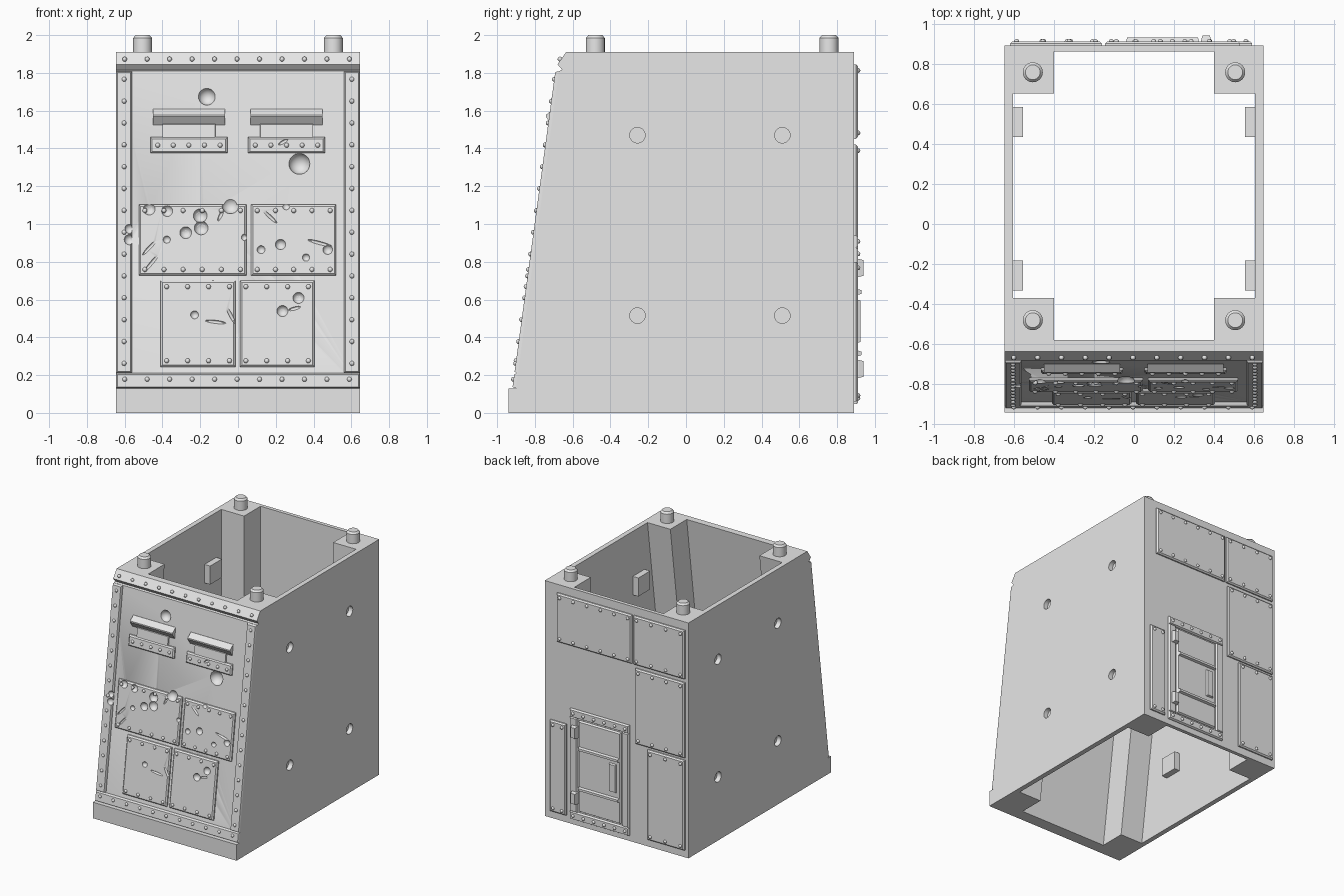
import bpy, bmesh, math
from mathutils import Matrix, Vector

cube = bpy.data.objects.get("Cube")
if cube:
    bpy.data.objects.remove(cube, do_unlink=True)

grey = bpy.data.materials.new("plain_grey")
grey.use_nodes = True
grey.diffuse_color = (0.8, 0.8, 0.8, 1)
grey.node_tree.nodes["Principled BSDF"].inputs["Base Color"].default_value = (0.8, 0.8, 0.8, 1)

SLOPE, WALL, TOP = 0.1356, 0.04, 1.91


def front(x, z, w=0.0):
    """Point on the sloped front, raised outward by w."""
    return Vector((x, -0.917 + SLOPE * z - w, z))


def back(x, z, w=0.0):
    return Vector((x, 0.89 + w, z))


def finish(name, bm, smooth=False):
    bmesh.ops.recalc_face_normals(bm, faces=bm.faces)
    mesh = bpy.data.meshes.new(name)
    bm.to_mesh(mesh)
    bm.free()
    mesh.materials.append(grey)
    ob = bpy.data.objects.new(name, mesh)
    bpy.context.collection.objects.link(ob)
    if smooth:
        smooth_shade(ob)
    return ob


def smooth_shade(ob):
    bpy.ops.object.select_all(action='DESELECT')
    ob.select_set(True)
    bpy.context.view_layer.objects.active = ob
    bpy.ops.object.shade_smooth_by_angle(angle=math.radians(35))


def prism(name, profile, x0, x1):
    """Extrude a y-z outline along x."""
    bm = bmesh.new()
    face = bm.faces.new([bm.verts.new((x0, y, z)) for y, z in profile])
    new = bmesh.ops.extrude_face_region(bm, geom=[face])["geom"]
    bmesh.ops.translate(bm, vec=(x1 - x0, 0, 0),
                        verts=[v for v in new if isinstance(v, bmesh.types.BMVert)])
    return finish(name, bm)


def plate(name, side, x0, x1, z0, z1, t=0.02, edge=0.01):
    """Chamfered plate lying on the front or back surface."""
    bm = bmesh.new()
    rings = []
    for w, e in ((-0.004, 0), (t * 0.5, 0), (t, edge)):
        corners = ((x0 + e, z0 + e), (x1 - e, z0 + e), (x1 - e, z1 - e), (x0 + e, z1 - e))
        rings.append([bm.verts.new(side(x, z, w)) for x, z in corners])
    bm.faces.new(rings[0])
    bm.faces.new(rings[-1])
    for a, b in zip(rings, rings[1:]):
        for i in range(4):
            j = (i + 1) % 4
            bm.faces.new((a[i], a[j], b[j], b[i]))
    return finish(name, bm)


def cut(ob, *cutters):
    for c in cutters:
        m = ob.modifiers.new("cut", 'BOOLEAN')
        m.operation, m.solver, m.object, m.use_self = 'DIFFERENCE', 'EXACT', c, True
    dg = bpy.context.evaluated_depsgraph_get()
    mesh = bpy.data.meshes.new_from_object(ob.evaluated_get(dg))
    ob.modifiers.clear()
    ob.data = mesh
    smooth_shade(ob)


def row(side, x0, x1, z, n, w=0.02):
    return [side(x0 + (x1 - x0) * i / (n - 1), z, w) for i in range(n)]


def rows(side, x0, x1, z0, z1, n, inset=0.032):
    """Bolts along the top and bottom edges of a plate."""
    return [p for z in (z0 + inset, z1 - inset) for p in row(side, x0 + inset, x1 - inset, z, n)]


def bolts(name, points):
    bm = bmesh.new()
    for p in points:
        bmesh.ops.create_uvsphere(bm, u_segments=10, v_segments=6, radius=0.013,
                                  matrix=Matrix.Translation(p))
    finish(name, bm, True)


# Hollow body with corner posts left standing
body = prism("body", [(-0.94, 0), (0.89, 0), (0.89, TOP), (-0.635, TOP), (-0.68, 1.845),
                      (-0.655, 1.815), (front(0, 1.81).y, 1.81), (front(0, 0.13).y, 0.13),
                      (-0.94, 0.13)], -0.645, 0.645)


def void(name, y_front, y_back, half):
    lo, hi = -0.1, 2.1
    return prism(name, [(y_front - SLOPE * (TOP - lo), lo), (y_back, lo), (y_back, hi),
                        (y_front - SLOPE * (TOP - hi), hi)], -half, half)


void_long = void("void_long_cutter", -0.58, 0.86, 0.4)
void_wide = void("void_wide_cutter", -0.37, 0.65, 0.645 - WALL)

# Side holes, closed from inside by blocks
HOLES = [(y, z) for y in (-0.257, 0.51) for z in (0.515, 1.47)]
bm = bmesh.new()
for y, z in HOLES:
    bmesh.ops.create_cone(bm, cap_ends=True, segments=24, radius1=0.041, radius2=0.041, depth=2,
                          matrix=Matrix.Translation((0, y, z)) @ Matrix.Rotation(math.pi / 2, 4, 'Y'))
holes = finish("hole_cutter", bm)
for s, label in ((1, "left"), (-1, "right")):
    for i, (y, z) in enumerate(HOLES):
        a, b = y - 0.075, y + 0.075
        prism(f"{label}_hole_block_{i}", [(a, z - 0.075), (b, z - 0.075), (b, z + 0.075), (a, z + 0.075)],
              s * 0.555, s * 0.608)

# Battle damage: round dents (x, z, radius) and long gouges (x, z, half length, degrees)
DENTS = [(-.165, 1.675, .045), (.325, 1.32, .056), (-.04, 1.1, .045), (-.47, 1.08, .032),
         (-.375, 1.07, .03), (-.2, 1.045, .037), (-.195, .98, .037), (-.277, .955, .032),
         (-.377, .918, .02), (-.575, .975, .025), (-.575, .918, .028), (.035, .93, .018),
         (.255, 1.095, .02), (.122, .865, .022), (.225, .892, .028), (.36, .823, .02),
         (.475, .865, .026), (.32, .61, .03), (.235, .54, .03), (-.23, .52, .022)]
GOUGES = [(-.467, .877, .06, 47), (-.455, .797, .065, 50), (-.09, 1.05, .04, 65),
          (.168, 1.04, .055, -43), (.43, .9, .07, -15), (-.12, .482, .058, -7),
          (-.04, .52, .055, -63), (.3, .553, .035, 15), (.24, 1.435, .03, 30)]
bm = bmesh.new()
for x, z, r in DENTS:
    w = 0.003 if z > 1.2 else 0.023
    bmesh.ops.create_uvsphere(bm, u_segments=20, v_segments=12, radius=r * 1.02,
                              matrix=Matrix.Translation(front(x, z, w + r * 0.15)))
for x, z, half, angle in GOUGES:
    m = (Matrix.Translation(front(x, z, 0.022)) @ Matrix.Rotation(-math.radians(angle), 4, 'Y')
         @ Matrix.Diagonal((half, 0.012, 0.009, 1)))
    bmesh.ops.create_uvsphere(bm, u_segments=12, v_segments=8, radius=1, matrix=m)
damage = finish("damage_cutter", bm)
cut(body, void_long, void_wide, holes, damage)

# Front frame
dented = [plate("front_bottom_strip", front, -0.645, 0.645, 0.132, 0.21, edge=0.006)]
front_bolts = row(front, -0.6, 0.59, 0.178, 11) + row(front, -0.6, 0.59, 1.873, 11, 0.004)
for s, label in ((1, "left"), (-1, "right")):
    lo, hi = sorted((s * 0.562, s * 0.645))
    dented.append(plate(f"{label}_front_strip", front, lo, hi, 0.212, 1.808, edge=0.006))
    front_bolts += [front(s * 0.603, 0.262 + 0.1157 * i, 0.02) for i in range(14)]

# Front armour plates
FRONT_PLATES = [("upper_right_plate", -0.525, 0.045, 0.727, 1.103, 6),
                ("upper_left_plate", 0.07, 0.52, 0.727, 1.103, 5),
                ("lower_right_plate", -0.41, -0.013, 0.244, 0.7, 4),
                ("lower_left_plate", 0.01, 0.405, 0.244, 0.7, 4)]
for name, x0, x1, z0, z1, n in FRONT_PLATES:
    dented.append(plate(name, front, x0, x1, z0, z1))
    front_bolts += rows(front, x0, x1, z0, z1, n)

# Vision slots with hoods
for x, label in ((-0.26, "right"), (0.257, "left")):
    prism(f"{label}_slot_hood", [(-0.685, 1.61), (-0.7, 1.61), (-0.742, 1.578), (-0.742, 1.568),
                                 (-0.705, 1.515), (-0.69, 1.515)], x - 0.19, x + 0.19)
    plate(f"{label}_slot_shutter", front, x - 0.141, x + 0.141, 1.455, 1.53, 0.012, 0.002)
    dented.append(plate(f"{label}_slot_sill", front, x - 0.204, x + 0.204, 1.375, 1.46))
    front_bolts += row(front, x - 0.165, x + 0.165, 1.417, 5)
for ob in dented:
    cut(ob, damage)
bolts("front_bolts", front_bolts)
for c in (void_long, void_wide, holes, damage):
    bpy.data.objects.remove(c, do_unlink=True)

# Back plates
BACK_PLATES = [("back_top_wide_plate", -0.145, 0.53, 1.45, 1.845, 6),
               ("back_top_plate", -0.618, -0.16, 1.45, 1.845, 4),
               ("back_middle_plate", -0.618, -0.175, 0.81, 1.42, 4),
               ("back_bottom_plate", -0.618, -0.284, 0.06, 0.79, 3),
               ("back_narrow_plate", 0.446, 0.59, 0.06, 0.8, 2)]
back_bolts = []
for name, x0, x1, z0, z1, n in BACK_PLATES:
    plate(name, back, x0, x1, z0, z1)
    back_bolts += rows(back, x0, x1, z0, z1, n)

# Back door: frame, leaf, crossbars, handle and hinges
DOOR = [("door_frame_top", -0.12, 0.41, 0.875, 0.94, 0.02), ("door_frame_bottom", -0.12, 0.41, 0.046, 0.11, 0.02),
        ("door_frame_left", 0.345, 0.41, 0.11, 0.875, 0.02), ("door_frame_right", -0.12, -0.06, 0.11, 0.875, 0.02),
        ("door_leaf", -0.045, 0.33, 0.125, 0.86, 0.02),
        ("door_upper_bar", -0.04, 0.325, 0.625, 0.655, 0.04), ("door_lower_bar", -0.04, 0.325, 0.3, 0.33, 0.04),
        ("door_handle", -0.015, 0.05, 0.37, 0.6, 0.035),
        ("door_upper_hinge", 0.335, 0.385, 0.72, 0.815, 0.05), ("door_lower_hinge", 0.335, 0.385, 0.185, 0.28, 0.05)]
for name, x0, x1, z0, z1, t in DOOR:
    plate(name, back, x0, x1, z0, z1, t, 0.006)
back_bolts += rows(back, -0.12, 0.41, 0.046, 0.94, 6)
bolts("back_bolts", back_bolts)

# Locating pegs on the corner posts
for x in (-0.505, 0.505):
    for y, label in ((-0.48, "front"), (0.757, "back")):
        bm = bmesh.new()
        for r1, r2, z, h in ((0.05, 0.05, TOP - 0.01, 0.085), (0.05, 0.037, TOP + 0.075, 0.015)):
            bmesh.ops.create_cone(bm, cap_ends=True, segments=24, radius1=r1, radius2=r2, depth=h,
                                  matrix=Matrix.Translation((x, y, z + h / 2)))
        finish(f"{label}_{'left' if x > 0 else 'right'}_peg", bm, True)
